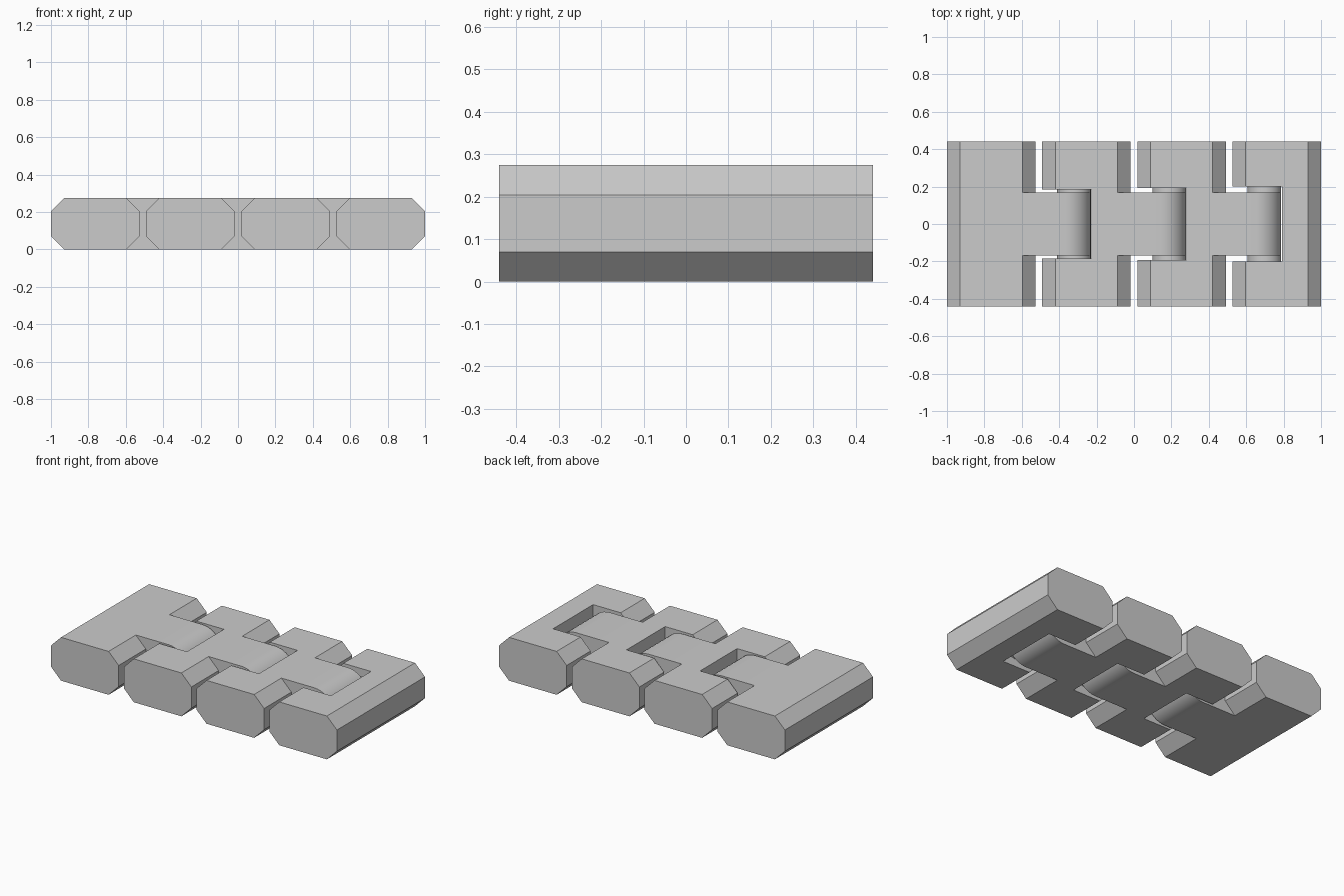
import bpy
import bmesh
from math import cos, sin, pi, radians

cube = bpy.data.objects.get("Cube")
if cube:
    bpy.data.objects.remove(cube, do_unlink=True)

HEIGHT, HALF_DEPTH, CHAMFER = 0.274, 0.44, 0.07
WIDTH, PITCH = 0.473, 0.509
TONGUE_REACH, TONGUE_HALF = 0.296, 0.168
PIN_RADIUS = 0.09
MID = HEIGHT / 2

grey = bpy.data.materials.new("plain grey")
grey.use_nodes = True
grey.diffuse_color = (0.6, 0.6, 0.6, 1)
grey.node_tree.nodes["Principled BSDF"].inputs["Base Color"].default_value = (0.6, 0.6, 0.6, 1)


def prism(name, profile, half):
    """Extrude an (x, z) profile along y from -half to +half."""
    bm = bmesh.new()
    face = bm.faces.new([bm.verts.new((x, -half, z)) for x, z in profile])
    new = bmesh.ops.extrude_face_region(bm, geom=[face])["geom"]
    verts = [v for v in new if isinstance(v, bmesh.types.BMVert)]
    bmesh.ops.translate(bm, verts=verts, vec=(0, 2 * half, 0))
    bmesh.ops.recalc_face_normals(bm, faces=bm.faces)
    mesh = bpy.data.meshes.new(name)
    bm.to_mesh(mesh)
    bm.free()
    mesh.materials.append(grey)
    obj = bpy.data.objects.new(name, mesh)
    bpy.context.collection.objects.link(obj)
    return obj


def combine(body, tool, operation):
    """Apply a boolean to the body and discard the tool."""
    mod = body.modifiers.new(operation, "BOOLEAN")
    mod.operation, mod.object, mod.solver = operation, tool, "EXACT"
    graph = bpy.context.evaluated_depsgraph_get()
    body_mesh = bpy.data.meshes.new_from_object(body.evaluated_get(graph))
    body.modifiers.clear()
    body.data = body_mesh
    bpy.data.objects.remove(tool, do_unlink=True)


def smooth(obj):
    obj.data.shade_smooth()
    obj.data.set_sharp_from_angle(angle=radians(30))


def arc(cx, radius, start, end, steps):
    return [(cx + radius * cos(start + (end - start) * i / steps),
             MID + radius * sin(start + (end - start) * i / steps))
            for i in range(steps + 1)]


notch_halves = [0, 0.185, 0.193, 0.2]
for i, notch_half in enumerate(notch_halves):
    left = -1 + i * PITCH
    right = 1 if i == 3 else left + WIDTH

    # Chamfered bar
    c = CHAMFER
    link = prism(f"link_{i + 1}", [
        (left + c, 0), (right - c, 0), (right, c), (right, HEIGHT - c),
        (right - c, HEIGHT), (left + c, HEIGHT), (left, HEIGHT - c), (left, c)],
        HALF_DEPTH)

    # Notch that receives the previous tongue, and the pin across it
    if i > 0:
        tip = left - PITCH + WIDTH + TONGUE_REACH
        wall = tip + 0.003
        cutter = prism("notch_cutter", [
            (left - 0.1, -0.1), (wall, -0.1), (wall, HEIGHT + 0.1), (left - 0.1, HEIGHT + 0.1)],
            notch_half)
        combine(link, cutter, "DIFFERENCE")
        pin = prism(f"hinge_pin_{i}", arc(tip - PIN_RADIUS, PIN_RADIUS, 0, 2 * pi, 32)[:-1],
                    notch_half + 0.02)
        smooth(pin)

    # Round-nosed tongue
    if i < 3:
        root = right - CHAMFER - 0.04
        nose = arc(right + TONGUE_REACH - MID, MID, -pi / 2, pi / 2, 20)
        tongue = prism("tongue", [(root, 0)] + nose + [(root, HEIGHT)], TONGUE_HALF)
        combine(link, tongue, "UNION")
    smooth(link)
